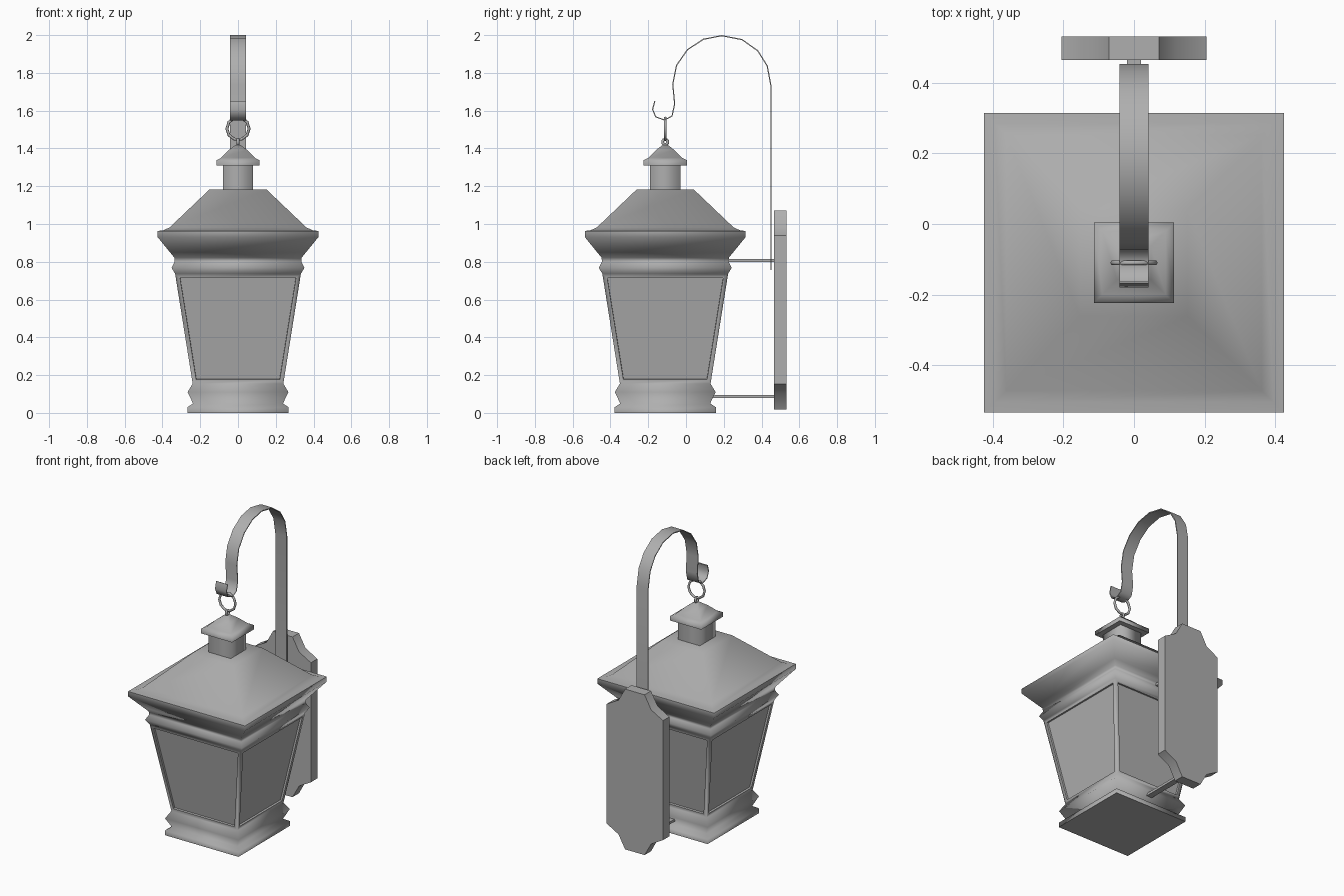
import bpy, bmesh, math
from mathutils import Vector

if "Cube" in bpy.data.objects:
    bpy.data.objects.remove(bpy.data.objects["Cube"])

CY = -0.11  # lantern centre in y
METAL = bpy.data.materials.new("dark_grey_metal")
METAL.diffuse_color = (0.43, 0.43, 0.43, 1)
METAL.use_nodes = True
METAL.node_tree.nodes["Principled BSDF"].inputs["Base Color"].default_value = METAL.diffuse_color


def finish(bm, name):
    bmesh.ops.recalc_face_normals(bm, faces=bm.faces)
    me = bpy.data.meshes.new(name)
    bm.to_mesh(me)
    bm.free()
    me.materials.append(METAL)
    ob = bpy.data.objects.new(name, me)
    bpy.context.collection.objects.link(ob)
    return ob


def square_loft(name, profile, panes_at=None, smooth_top=False):
    """Stack square rings of (half width, z); caps stay flat, sides smooth."""
    bm = bmesh.new()
    rings = [[bm.verts.new((sx * h, CY + sy * h, z))
              for sx, sy in ((-1, -1), (1, -1), (1, 1), (-1, 1))] for h, z in profile]
    panes = []
    for i, (a, b) in enumerate(zip(rings, rings[1:])):
        for k in range(4):
            j = (k + 1) % 4
            f = bm.faces.new((a[k], a[j], b[j], b[k]))
            f.smooth = True
            if i == panes_at:
                panes.append(f)
    bm.faces.new(rings[0][::-1])
    bm.faces.new(rings[-1]).smooth = smooth_top
    bm.normal_update()
    if panes:  # frame around each window, glass set back with a crisp step
        bmesh.ops.inset_individual(bm, faces=panes, thickness=0.022, use_even_offset=True)
        step = bmesh.ops.inset_individual(bm, faces=panes, thickness=0.001, depth=-0.012,
                                          use_even_offset=True)
        for f in panes + step["faces"]:
            f.smooth = False
    return finish(bm, name)


def prism(name, outline, to_point, depth):
    """Extrude a flat outline; to_point maps 2D points to 3D."""
    bm = bmesh.new()
    f = bm.faces.new([bm.verts.new(to_point(*p)) for p in outline])
    ext = bmesh.ops.extrude_face_region(bm, geom=[f])
    bmesh.ops.translate(bm, vec=depth,
                        verts=[v for v in ext["geom"] if isinstance(v, bmesh.types.BMVert)])
    return finish(bm, name)


def box(name, x, y, z):
    return prism(name, [(-x, z[0]), (x, z[0]), (x, z[1]), (-x, z[1])],
                 lambda a, b: (a, y[0], b), Vector((0, y[1] - y[0], 0)))


def smooth(ob, degrees):
    bpy.ops.object.select_all(action="DESELECT")
    bpy.context.view_layer.objects.active = ob
    ob.select_set(True)
    bpy.ops.object.shade_smooth_by_angle(angle=math.radians(degrees))


def ring(name, z, major, minor, rot):
    bpy.ops.mesh.primitive_torus_add(location=(0, CY, z), rotation=rot, major_radius=major,
                                     minor_radius=minor, major_segments=10, minor_segments=6)
    ob = bpy.context.object
    ob.name = name
    ob.data.materials.append(METAL)
    smooth(ob, 62)


# Lantern housing: base moulding, tapered windows, cornice
square_loft("lantern_body", [
    (0.268, 0.0), (0.268, 0.03), (0.238, 0.05), (0.267, 0.11), (0.24, 0.155),
    (0.333, 0.737), (0.352, 0.768), (0.335, 0.80), (0.337, 0.822),
    (0.36, 0.85), (0.425, 0.93), (0.425, 0.963)], panes_at=4)
square_loft("roof", [(0.425, 0.963), (0.395, 0.967), (0.362, 0.982), (0.152, 1.182)],
            smooth_top=True)
square_loft("chimney", [(0.08, 1.15), (0.08, 1.312)])
square_loft("chimney_cap", [(0.114, 1.31), (0.114, 1.338), (0.09, 1.35),
                            (0.048, 1.392), (0.014, 1.418)], smooth_top=True)

# Hanging rings
ring("cap_loop", 1.434, 0.014, 0.008, (0, math.pi / 2, 0))
ring("hanging_ring", 1.505, 0.059, 0.008, (math.pi / 2, 0, 0))

# Wall plate with shallow scooped corners
R, SAG, HW, ZC, HZ = 0.134, 0.086, 0.205, 0.545, 0.527
outline = []
for sx, sz, order in ((1, 1, 1), (1, -1, -1), (-1, -1, 1), (-1, 1, -1)):
    scoop = [(sx * (HW - dx), ZC + sz * (HZ - dz)) for dx, dz in ((R, 0), (SAG, SAG), (0, R))]
    outline += scoop[::order]
plate = prism("wall_plate", outline, lambda a, b: (a, 0.465, b), Vector((0, 0.067, 0)))
smooth(plate, 40)

# Support arms
box("upper_arm", 0.02, (0.22, 0.475), (0.798, 0.815))
box("lower_arm", 0.02, (0.13, 0.475), (0.078, 0.094))

# Hook strap: flat ribbon following a side path (y, z)
path = [(0.45, 0.757), (0.45, 1.73), (0.43, 1.837), (0.38, 1.917), (0.297, 1.976),
        (0.19, 1.997), (0.092, 1.978), (0.008, 1.923), (-0.05, 1.84), (-0.07, 1.74),
        (-0.06, 1.635), (-0.074, 1.572), (-0.113, 1.55), (-0.16, 1.567),
        (-0.177, 1.607), (-0.165, 1.65)]
bm = bmesh.new()
pairs = [[bm.verts.new((s * 0.0415, y, z)) for s in (-1, 1)] for y, z in path]
for a, b in zip(pairs, pairs[1:]):
    bm.faces.new((a[0], a[1], b[1], b[0]))
strap = finish(bm, "hook_strap")
smooth(strap, 60)
# thickness is added with crisp rims
thick = strap.modifiers.new("thickness", "SOLIDIFY")
thick.thickness, thick.offset = 0.006, 0
edges = strap.modifiers.new("crisp_rims", "EDGE_SPLIT")
edges.split_angle = math.radians(62)
